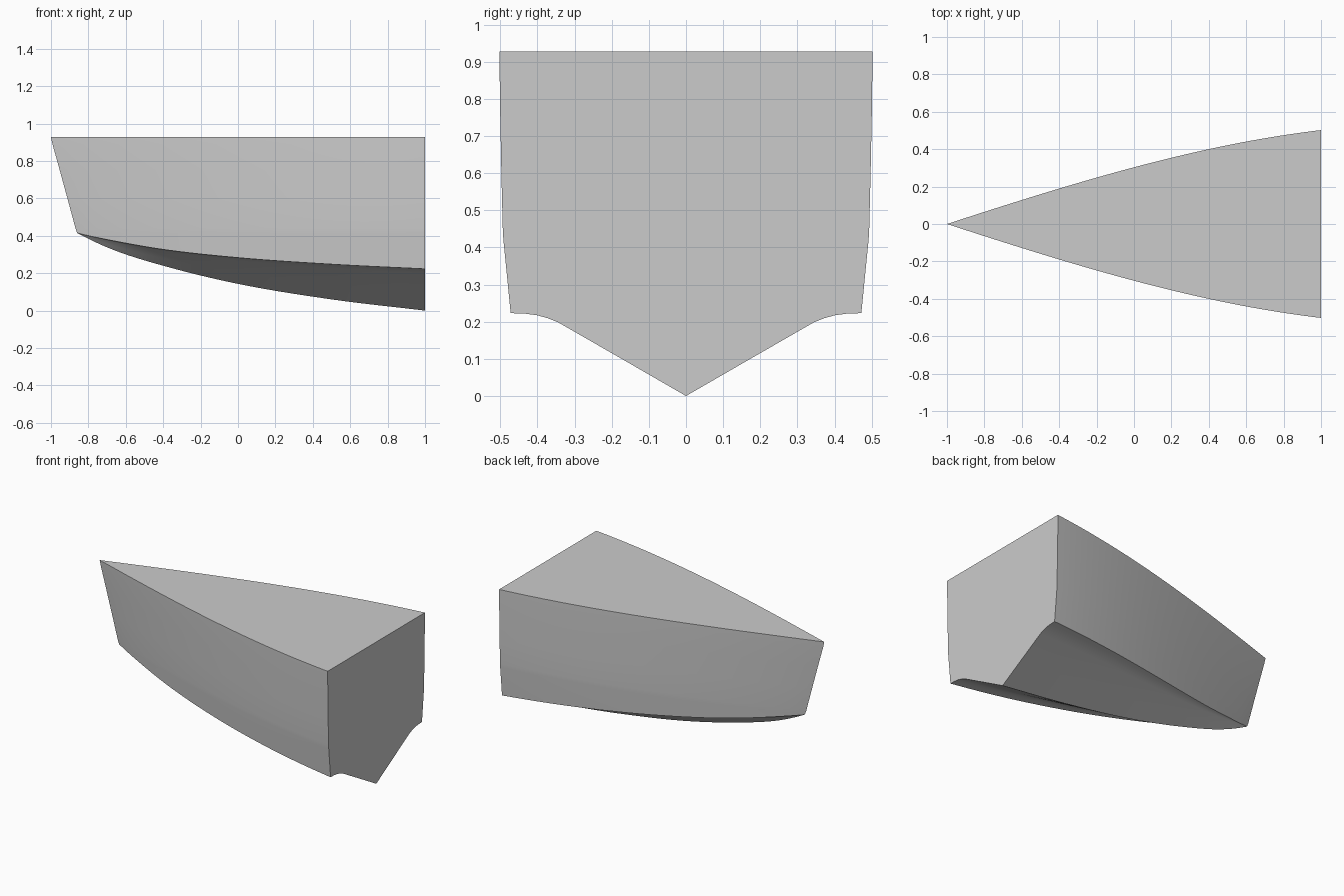
import bpy, bmesh, math
from mathutils import Vector

cube = bpy.data.objects.get("Cube")
if cube:
    bpy.data.objects.remove(cube, do_unlink=True)

STEPS = 48
FOOT = -0.86      # x of the stem foot
KNUCKLE = 0.415   # height of the stem foot and side knuckle

# Longitudinal lines as (x, z)
CHINE = [(FOOT, KNUCKLE), (-0.67, 0.374), (-0.4, 0.327), (0, 0.283), (0.5, 0.248), (1, 0.223)]
KEEL = [(FOOT, KNUCKLE), (-0.67, 0.326), (-0.4, 0.24), (0, 0.143), (0.5, 0.06), (1, 0.0)]
# Side rows from deck to knuckle: height, stem x, transom half width
SIDE = [(0.927, -1, 0.502), (0.89, -0.992, 0.502), (0.75, -0.953, 0.5),
        (0.6, -0.912, 0.497), (0.44, -0.869, 0.493), (KNUCKLE, FOOT, 0.491)]
# Bottom section from chine to keel: fraction of width, fraction of height
BOTTOM = [(1, 1), (0.92, 0.995), (0.85, 0.975), (0.79, 0.94), (0.73, 0.89), (0.36, 0.44), (0, 0)]


def line_height(points, x):
    """Smooth interpolation through the points of a line."""
    slopes = [(b[1] - a[1]) / (b[0] - a[0]) for a, b in zip(points, points[1:])]
    tangents = [slopes[0] * 1.15] + [(a + b) / 2 for a, b in zip(slopes, slopes[1:])] + [slopes[-1]]
    for i, (a, b) in enumerate(zip(points, points[1:])):
        if x <= b[0] or i == len(points) - 2:
            h = b[0] - a[0]
            u = (x - a[0]) / h
            return (a[1] * (1 + 2 * u) * (1 - u) ** 2 + b[1] * u * u * (3 - 2 * u)
                    + h * tangents[i] * u * (1 - u) ** 2 + h * tangents[i + 1] * u * u * (u - 1))


def fullness(t):
    return 1.299 * t - 0.065 * t ** 2 - 0.234 * t ** 3


def half_section(t):
    """Points from deck edge to keel at fraction t from bow to transom."""
    pts = []
    for z, stem, width in SIDE:
        power = 0.96 + 0.04 * (z - KNUCKLE) / (SIDE[0][0] - KNUCKLE)
        pts.append(Vector((stem + (1 - stem) * t, width * fullness(t ** power), z)))
    x = FOOT + (1 - FOOT) * t
    top, low = line_height(CHINE, x), line_height(KEEL, x)
    width = 0.472 * fullness(t ** 0.97)
    for u, v in BOTTOM:
        pts.append(Vector((x, width * u, low + (top - low) * v)))
    return pts


# Hull: loft of closed sections, capped by the deck and transom
bm = bmesh.new()
rings = []
for i in range(STEPS + 1):
    half = half_section(i / STEPS)
    mirrored = [Vector((p.x, -p.y, p.z)) for p in reversed(half[:-1])]
    rings.append([bm.verts.new(p) for p in half + mirrored])
count = len(rings[0])
for a, b in zip(rings, rings[1:]):
    for j in range(count):
        k = (j + 1) % count
        bm.faces.new((a[j], a[k], b[k], b[j]))
bm.faces.new(rings[-1])
bmesh.ops.remove_doubles(bm, verts=bm.verts, dist=0.0005)
bmesh.ops.dissolve_degenerate(bm, dist=0.0001, edges=bm.edges)
bmesh.ops.recalc_face_normals(bm, faces=bm.faces)

mesh = bpy.data.meshes.new("hull")
bm.to_mesh(mesh)
bm.free()
hull = bpy.data.objects.new("hull", mesh)
bpy.context.collection.objects.link(hull)

# Single plain grey
grey = bpy.data.materials.new("plain_grey")
grey.use_nodes = True
colour = (0.6, 0.6, 0.6, 1)
grey.diffuse_color = colour
grey.node_tree.nodes["Principled BSDF"].inputs["Base Color"].default_value = colour
mesh.materials.append(grey)

bpy.context.view_layer.objects.active = hull
hull.select_set(True)
bpy.ops.object.shade_smooth_by_angle(angle=math.radians(30))
